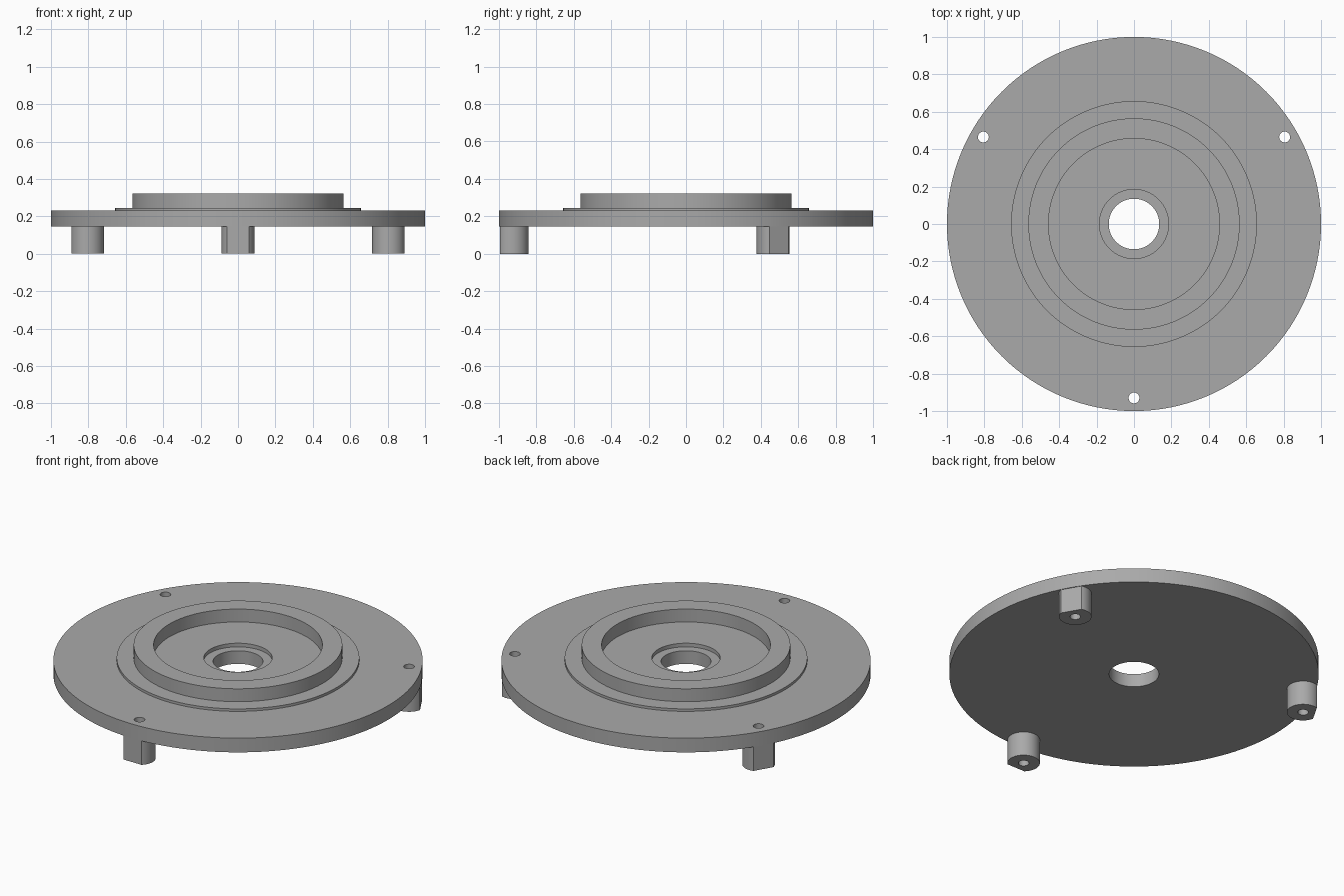
import bpy, bmesh
from math import sin, cos, pi, radians, acos
from mathutils import Matrix

if "Cube" in bpy.data.objects:
    bpy.data.objects.remove(bpy.data.objects["Cube"])

grey = bpy.data.materials.new("plain grey")
grey.use_nodes = True
colour = (0.4, 0.4, 0.4, 1)
grey.diffuse_color = colour
grey.node_tree.nodes["Principled BSDF"].inputs["Base Color"].default_value = colour

BOLT_R, LEG_R, FLAT_R = 0.93, 0.088, 0.995
HOLE_R, PLATE_Z = 0.029, 0.145
LEGS = {"front_leg": -90, "left_leg": 30, "right_leg": 150}


def make_object(name, bm):
    bmesh.ops.recalc_face_normals(bm, faces=bm.faces)
    mesh = bpy.data.meshes.new(name)
    bm.to_mesh(mesh)
    bm.free()
    mesh.materials.append(grey)
    obj = bpy.data.objects.new(name, mesh)
    bpy.context.collection.objects.link(obj)
    return obj


def lathe(name, profile, steps=128):
    """Turn a closed (radius, z) profile about the z axis."""
    bm = bmesh.new()
    rings = []
    for i in range(steps):
        a = 2 * pi * i / steps
        rings.append([bm.verts.new((r * cos(a), r * sin(a), z)) for r, z in profile])
    n = len(profile)
    for i, ring in enumerate(rings):
        after = rings[(i + 1) % steps]
        for j in range(n):
            k = (j + 1) % n
            bm.faces.new((ring[j], after[j], after[k], ring[k]))
    return make_object(name, bm)


def leg(name, angle):
    """Round post with a flat on its outer side, standing under the rim."""
    bm = bmesh.new()
    half = acos((FLAT_R - BOLT_R) / LEG_R)
    steps = 48
    outline = []
    for i in range(steps + 1):
        a = half + (2 * pi - 2 * half) * i / steps
        outline.append(bm.verts.new((BOLT_R + LEG_R * cos(a), LEG_R * sin(a), 0)))
    base = bm.faces.new(outline)
    top = bmesh.ops.extrude_face_region(bm, geom=[base])["geom"]
    moved = [v for v in top if isinstance(v, bmesh.types.BMVert)]
    bmesh.ops.translate(bm, verts=moved, vec=(0, 0, PLATE_Z + 0.01))
    bmesh.ops.rotate(bm, verts=bm.verts, matrix=Matrix.Rotation(radians(angle), 3, "Z"))
    return make_object(name, bm)


def drill(obj, angles):
    """Cut the bolt holes through a part."""
    bm = bmesh.new()
    for angle in angles:
        a = radians(angle)
        place = Matrix.Translation((BOLT_R * cos(a), BOLT_R * sin(a), 0.15))
        bmesh.ops.create_cone(bm, cap_ends=True, segments=32, radius1=HOLE_R,
                              radius2=HOLE_R, depth=1, matrix=place)
    cutter = make_object("hole_cutter", bm)
    cutter.hide_render = True
    mod = obj.modifiers.new("bolt holes", "BOOLEAN")
    mod.operation, mod.solver, mod.object = "DIFFERENCE", "EXACT", cutter
    bpy.context.view_layer.objects.active = obj
    bpy.ops.object.modifier_apply(modifier=mod.name)
    bpy.data.objects.remove(cutter)


# Stepped plate with raised ring, recessed seat and centre bore
plate = lathe("flange_plate", [
    (0.135, PLATE_Z), (1.0, PLATE_Z), (1.0, 0.23), (0.657, 0.23), (0.657, 0.245),
    (0.565, 0.245), (0.565, 0.322), (0.457, 0.322), (0.457, 0.245),
    (0.185, 0.245), (0.185, 0.223), (0.135, 0.223)])
drill(plate, LEGS.values())
parts = [plate]

# Three legs, each with its bolt hole
for name, angle in LEGS.items():
    post = leg(name, angle)
    drill(post, [angle])
    parts.append(post)

# Smooth round walls, sharp rims
bpy.ops.object.select_all(action="DESELECT")
for part in parts:
    part.select_set(True)
bpy.context.view_layer.objects.active = plate
bpy.ops.object.shade_smooth_by_angle(angle=radians(30))
